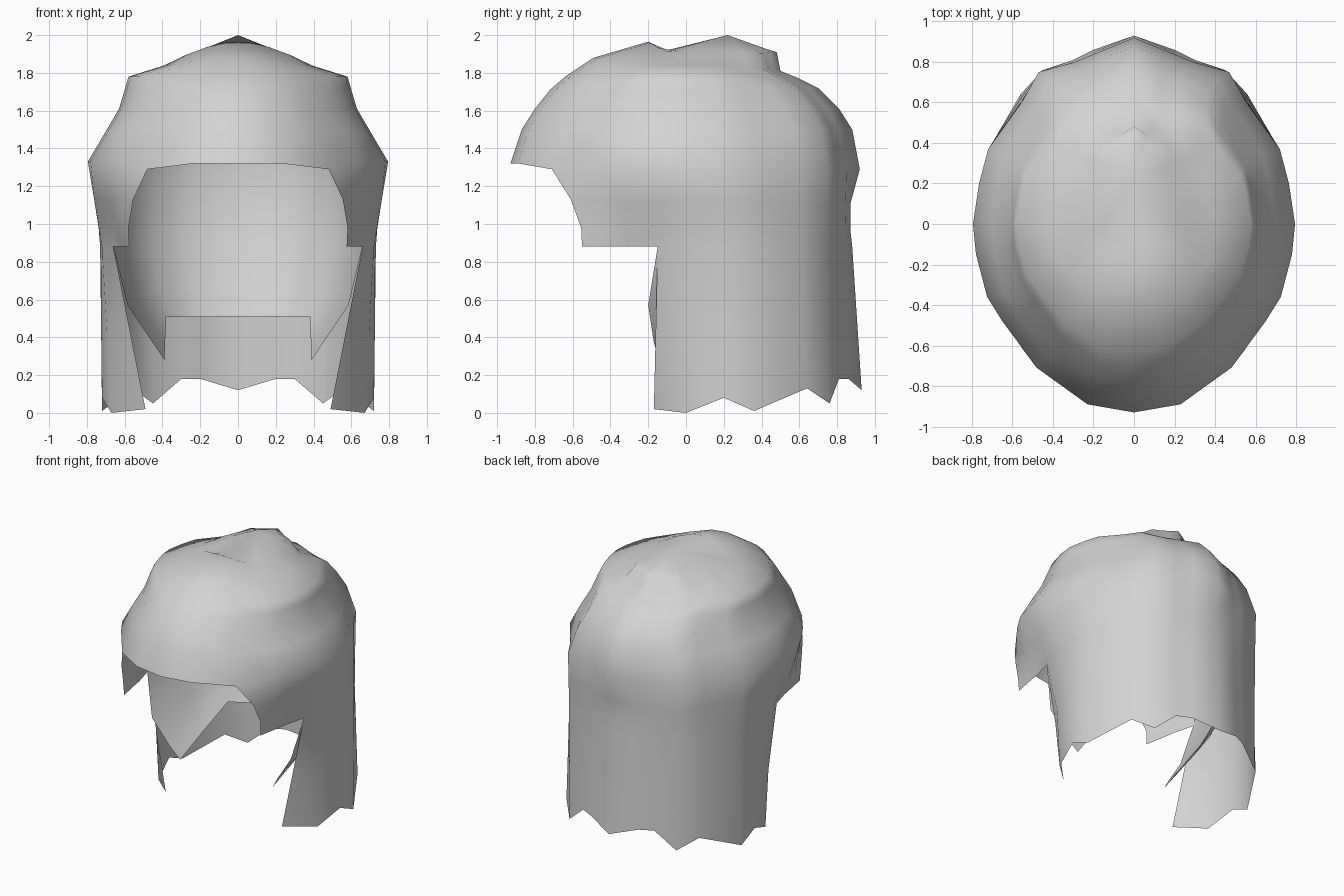
import bpy
import math

if "Cube" in bpy.data.objects:
    bpy.data.objects.remove(bpy.data.objects["Cube"])

grey = bpy.data.materials.new("hair_grey")
grey.diffuse_color = (0.65, 0.65, 0.65, 1)
grey.use_nodes = True
grey.node_tree.nodes["Principled BSDF"].inputs["Base Color"].default_value = grey.diffuse_color


def lerp(a, b, t):
    return tuple(p + (q - p) * t for p, q in zip(a, b))


def half_sheet(name, rows, inward=False):
    """Skin rows of points (top to bottom, None = gap) and mirror across x."""
    verts, index, faces = [], {}, []
    for r, row in enumerate(rows):
        for c, p in enumerate(row):
            if p is not None:
                p = tuple(round(v, 4) for v in p)
                if p not in verts:
                    verts.append(p)
                index[r, c] = verts.index(p)
    for r in range(len(rows) - 1):
        for c in range(len(rows[0]) - 1):
            keys = [(r, c), (r + 1, c), (r + 1, c + 1), (r, c + 1)]
            if all(k in index for k in keys):
                f = list(dict.fromkeys(index[k] for k in keys))
                if len(f) > 2:
                    faces.append(f[::-1] if inward else f)
    mesh = bpy.data.meshes.new(name)
    mesh.from_pydata(verts, [], faces)
    mesh.materials.append(grey)
    obj = bpy.data.objects.new(name, mesh)
    bpy.context.collection.objects.link(obj)
    bpy.ops.object.select_all(action='DESELECT')
    obj.select_set(True)
    bpy.context.view_layer.objects.active = obj
    bpy.ops.object.shade_smooth_by_angle(angle=math.radians(60))
    mirror = obj.modifiers.new("mirror", 'MIRROR')
    mirror.use_clip = True
    mirror.merge_threshold = 0.002
    return obj


# Plan of the widest ring, from the forehead round to the back
plan = [(0, -.93), (.23, -.89), (.48, -.71), (.65, -.48), (.725, -.36),
        (.78, -.15), (.795, 0), (.765, .2), (.72, .37), (.555, .6),
        (.47, .75), (.29, .80), (.17, .85), (0, .92)]

# Dome rings: half width, front depth, back depth, front / side / back height
rings = [(.20, .10, .43, 1.92, 1.92, 1.925),
         (.28, .20, .48, 1.965, 1.893, 1.91),
         (.39, .49, .50, 1.88, 1.84, 1.81),
         (.58, .64, .60, 1.78, 1.78, 1.77),
         (.60, .72, .70, 1.71, 1.71, 1.72),
         (.63, .80, .81, 1.61, 1.61, 1.61),
         (.70, .87, .88, 1.50, 1.49, 1.50),
         (.795, .93, .92, 1.32, 1.33, 1.29)]
rows = [[(0, .22, 2.0)] * len(plan)]
for w, yf, yb, zf, zs, zb in rings:
    row = []
    for x, y in plan:
        k = y / .93 if y < 0 else y / .92
        depth, z_end = (yf, zf) if y < 0 else (yb, zb)
        row.append((x * w / .795, k * depth, zs + (z_end - zs) * k * k))
    rows.append(row)
rows[-1][2] = (.48, -.71, 1.29)

# Temple flaps and the sides tapering in under the widest ring
ear = [(.575, -.55), (.60, -.42), (.62, -.30), (.66, -.15), (.72, 0),
       (.73, .2), (.72, .37), (.555, .61), (.46, .75), (.29, .79),
       (.19, .84), (0, .88)]
ear = [None, None] + [(x, y, .88) for x, y in ear]
widest = rows[-1]
for t, temple in ((.45, (.555, -.61, 1.13)), (.78, (.58, -.555, .98)), (1, None)):
    row = [lerp(a, b, t) if b else None for a, b in zip(widest, ear)]
    if temple:
        row[2] = temple
        row[-1] = (0, .87, row[-1][2])
    rows.append(row)

# Long curtain with a ragged hem
hem = [None] * 5 + [(.49, -.17, .02), (.67, 0, 0), (.72, .2, .08),
                    (.72, .36, .01), (.56, .64, .13), (.45, .76, .05),
                    (.30, .81, .18), (.20, .86, .18), (0, .93, .12)]
for t in (.5, 1):
    rows.append([lerp(a, b, t) if b else None for a, b in zip(ear, hem)])
half_sheet("hair_shell", rows)

# Inner layer behind the face, with pointed side locks
lining = [
    [(.66, -.08, 1.45), (.61, .26, 1.45), (.45, .55, 1.45), (.23, .67, 1.45), (0, .71, 1.45)],
    [(.71, -.10, 1.25), (.65, .27, 1.25), (.47, .58, 1.25), (.24, .70, 1.25), (0, .74, 1.25)],
    [(.66, -.15, .88), (.61, .22, .88), (.45, .52, .88), (.22, .62, .88), (0, .66, .88)],
    [(.585, -.20, .57), (.53, .19, .60), (.41, .46, .65), (.21, .56, .65), (0, .60, .65)],
    [(.45, -.17, .37), (.43, .14, .44), (.38, .42, .51), (.20, .52, .51), (0, .56, .51)],
    [(.39, -.14, .28), (.385, .14, .40), (.38, .42, .51), (.20, .52, .51), (0, .56, .51)]]
half_sheet("inner_hair", lining, inward=True)
